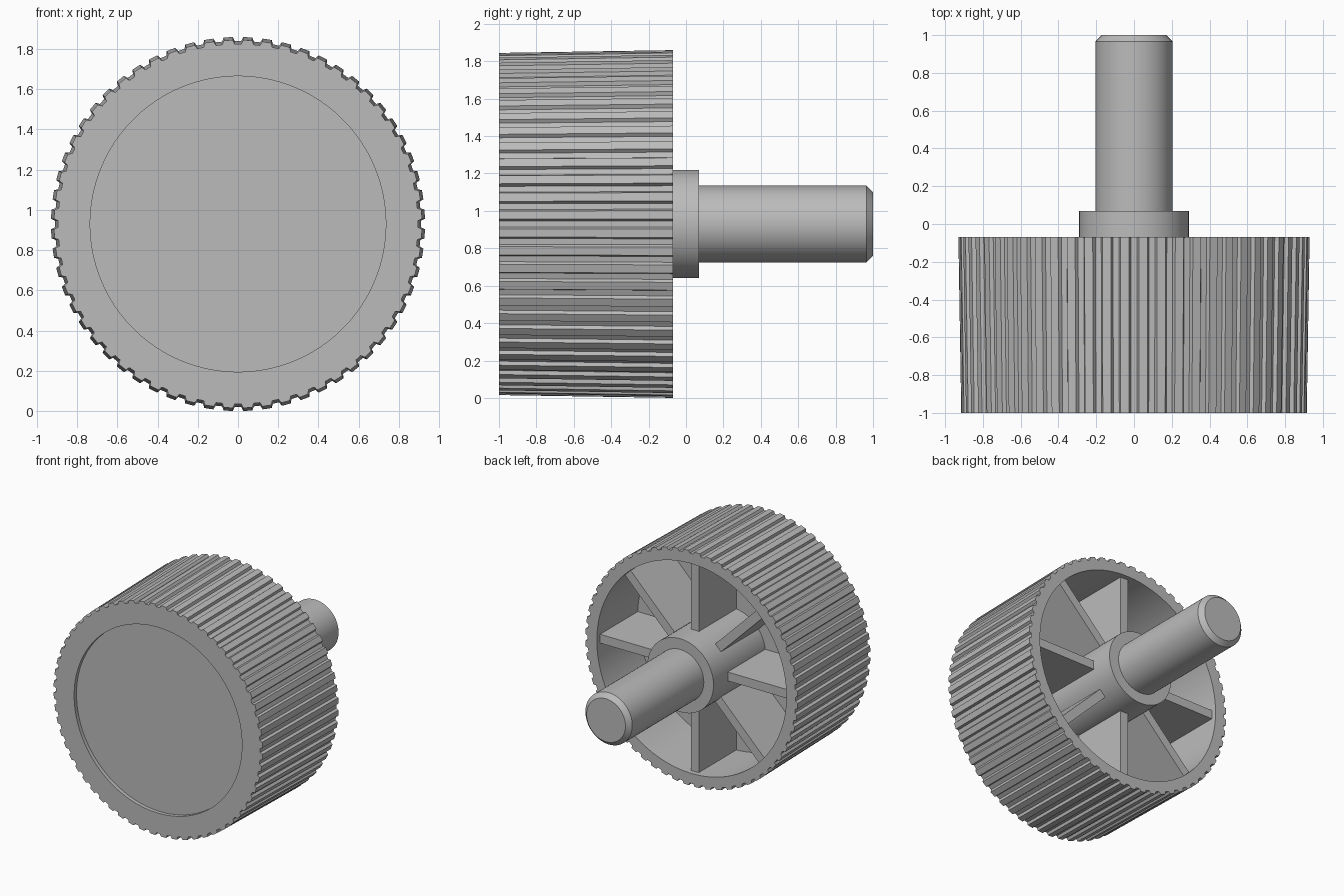
import bpy
import bmesh
import math
from mathutils import Matrix, Vector

cube = bpy.data.objects.get("Cube")
if cube:
    bpy.data.objects.remove(cube, do_unlink=True)

CENTRE_Z = 0.93
TEETH = 60
RIBS = 8

grey = bpy.data.materials.new("plain grey")
grey.use_nodes = True
colour = (0.5, 0.5, 0.5, 1)
grey.diffuse_color = colour
grey.node_tree.nodes["Principled BSDF"].inputs["Base Color"].default_value = colour


def finish(name, bm):
    bmesh.ops.recalc_face_normals(bm, faces=bm.faces[:])
    mesh = bpy.data.meshes.new(name)
    bm.to_mesh(mesh)
    bm.free()
    mesh.materials.append(grey)
    obj = bpy.data.objects.new(name, mesh)
    bpy.context.collection.objects.link(obj)
    return obj


def lathe(name, rings):
    """Join rings of (y, list of (angle, radius)) around the y axis, capping both ends."""
    bm = bmesh.new()
    loops = []
    for y, ring in rings:
        loops.append([bm.verts.new((r * math.sin(a), y, CENTRE_Z + r * math.cos(a)))
                      for a, r in ring])
    for low, high in zip(loops, loops[1:]):
        for i in range(len(low)):
            j = (i + 1) % len(low)
            bm.faces.new((low[i], low[j], high[j], high[i]))
    bm.faces.new(loops[0])
    bm.faces.new(loops[-1])
    return finish(name, bm)


def circle(radius, count):
    return [(math.tau * i / count, radius) for i in range(count)]


def toothed(radius, depth):
    """Ring with sloped-wall grooves."""
    ring = []
    for i in range(TEETH):
        for offset, drop in ((-1.6, 0), (-1.0, depth), (1.0, depth), (1.6, 0)):
            ring.append((math.radians(i * 360 / TEETH + offset), radius - drop))
    return ring


def follow(radius):
    """Plain ring whose points line up with the grooves."""
    return toothed(radius, 0)


# Ridged grip: recessed front, tapered sides, hollow back
grip = lathe("knob_grip", [
    (-0.97, follow(0.735)),
    (-1.0, follow(0.735)),
    (-1.0, toothed(0.915, 0.02)),
    (-0.07, toothed(0.93, 0.02)),
    (-0.07, follow(0.83)),
    (-0.58, follow(0.83)),
])

# Hub, collar step and chamfered shaft
shaft = lathe("hub_and_shaft", [(y, circle(r, 64)) for y, r in (
    (-0.6, 0.29), (0.07, 0.29), (0.07, 0.205), (0.965, 0.205), (1.0, 0.17))])

# Radial stiffening ribs between hub and grip wall
bm = bmesh.new()
for i in range(RIBS):
    turn = (Matrix.Translation((0, 0, CENTRE_Z))
            @ Matrix.Rotation(math.tau * i / RIBS, 4, "Y")
            @ Matrix.Translation((0, -0.35, 0.56))
            @ Matrix.Diagonal(Vector((0.07, 0.48, 0.57, 1))))
    bmesh.ops.create_cube(bm, size=1, matrix=turn)
finish("stiffening_ribs", bm)

# Smooth round surfaces, crisp edges
bpy.ops.object.select_all(action="DESELECT")
for obj in (grip, shaft):
    obj.select_set(True)
bpy.context.view_layer.objects.active = grip
bpy.ops.object.shade_smooth_by_angle(angle=math.radians(30))
